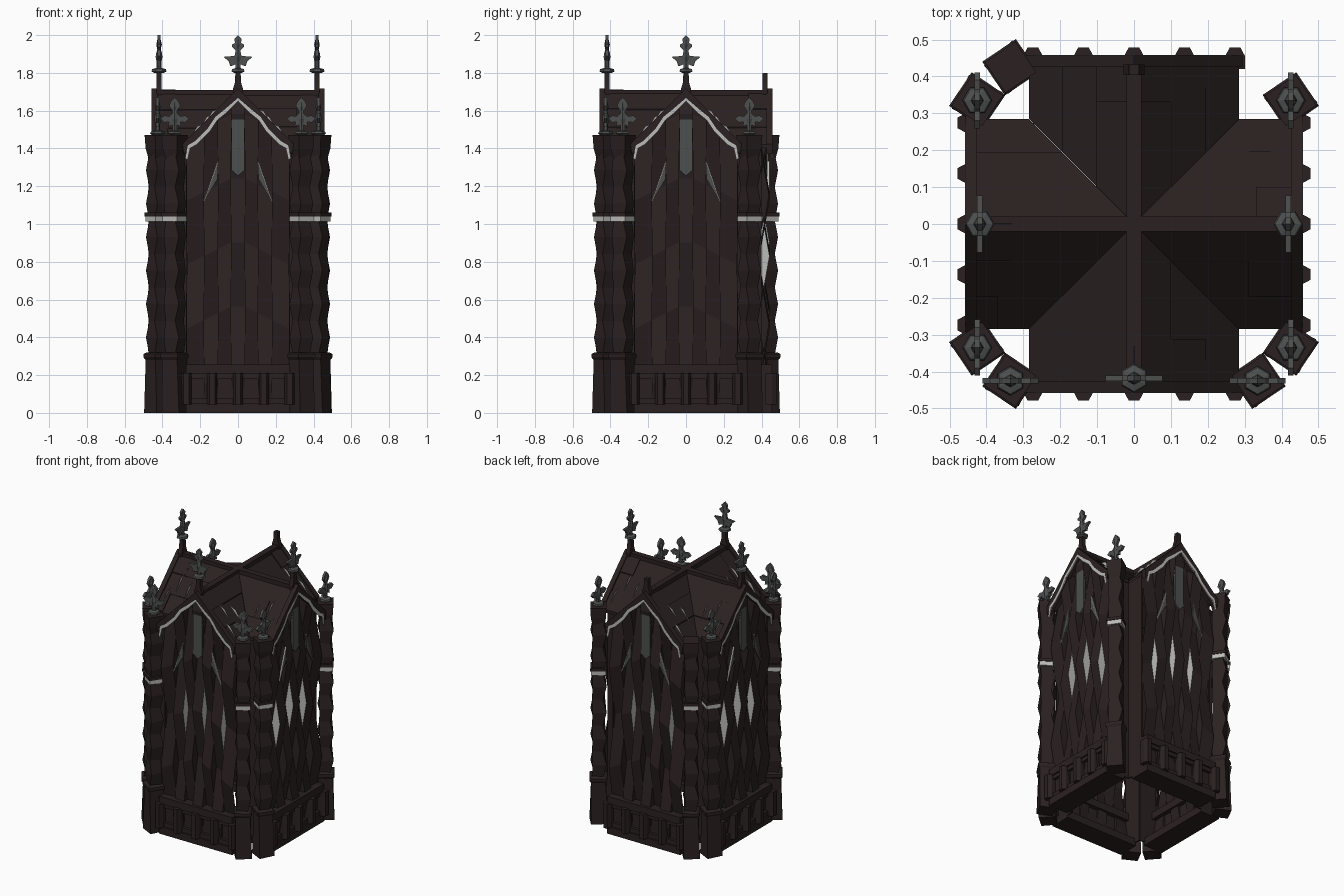
import bpy, bmesh, random
from math import radians, pi
from mathutils import Matrix, Vector

if "Cube" in bpy.data.objects:
    bpy.data.objects.remove(bpy.data.objects["Cube"])

random.seed(4)

def material(name, c):
    m = bpy.data.materials.new(name)
    m.diffuse_color = (*c, 1)
    m.use_nodes = True
    m.node_tree.nodes["Principled BSDF"].inputs["Base Color"].default_value = m.diffuse_color
    return m

WOOD = material("dark_wood", (0.024, 0.015, 0.015))
IRON = material("iron", (0.075, 0.08, 0.077))
PALE = material("pale_trim", (0.5, 0.5, 0.48))
MATS = [WOOD, IRON, PALE]

class Part:
    """Collects faces for one named object."""
    def __init__(self, name):
        self.name, self.bm, self.m = name, bmesh.new(), Matrix()

    def face(self, pts, mat=0):
        f = self.bm.faces.new([self.bm.verts.new(self.m @ Vector(p)) for p in pts])
        f.material_index = mat

    def loft(self, rings, mat=0):
        n = len(rings[0])
        self.face(rings[0][::-1], mat)
        self.face(rings[-1], mat)
        for a, b in zip(rings, rings[1:]):
            for i in range(n):
                j = (i + 1) % n
                self.face([a[i], a[j], b[j], b[i]], mat)

    def prism(self, pts, y0, y1, mat=0):
        self.loft([[(x, y, z) for x, z in pts] for y in (y0, y1)], mat)

    def box(self, x0, x1, y0, y1, z0, z1, mat=0):
        self.prism([(x0, z0), (x1, z0), (x1, z1), (x0, z1)], y0, y1, mat)

    def done(self):
        bmesh.ops.remove_doubles(self.bm, verts=self.bm.verts, dist=0.0001)
        bmesh.ops.recalc_face_normals(self.bm, faces=self.bm.faces)
        me = bpy.data.meshes.new(self.name)
        self.bm.to_mesh(me)
        for m in MATS:
            me.materials.append(m)
        bpy.context.collection.objects.link(bpy.data.objects.new(self.name, me))

def ring(half, z, turn=0, n=4):
    r = half * (2 ** 0.5 if n == 4 else 1)
    return [tuple(Matrix.Rotation(turn + pi / n + 2 * pi * i / n, 3, 'Z') @ Vector((r, 0, 0)) + Vector((0, 0, z)))
            for i in range(n)]

EDGES = [-0.272, -0.18, -0.105, -0.036, 0.036, 0.105, 0.18, 0.272]
NODES = [0.07 + 0.17 * i for i in range(11)]      # fold heights, even ones are crossings

def roof_z(x):
    return 1.70 - 1.0 * abs(x)

def plank_profile(x, sign):
    """(y, z) points of a folded plank edge, cut at the roof."""
    out, top = [], roof_z(x) - 0.015
    for i, z in enumerate(NODES):
        depth = -0.412 - 0.03 * sign * (0, 1, 0, -1)[i % 4]
        z = max(z - 0.5 * abs(x), 0.0)
        if z > top:
            y0, z0 = out[-1]
            out.append((y0 + (depth - y0) * (top - z0) / (z - z0), top))
            break
        out.append((depth, z))
    return out

def wall(p):
    """Seven folded planks; pale diamonds close the middle steps."""
    for k in range(7):
        sign = 1 if k % 2 else -1
        a, b = plank_profile(EDGES[k], sign), plank_profile(EDGES[k + 1], sign)
        n = min(len(a), len(b))
        for i in range(n - 1):
            p.face([(EDGES[k], *a[i]), (EDGES[k + 1], *b[i]), (EDGES[k + 1], *b[i + 1]), (EDGES[k], *a[i + 1])])
        for x, long in ((EDGES[k], a), (EDGES[k + 1], b)):
            if len(long) > n:                     # gable peak of the plank
                p.face([(EDGES[k], *a[n - 1]), (EDGES[k + 1], *b[n - 1]), (x, *long[n])])
        if k < 6:
            x = EDGES[k + 1]
            c = plank_profile(x, -sign)
            for i in range(len(b) - 1):
                quad = [(x, *b[i]), (x, *b[i + 1]), (x, *c[i + 1]), (x, *c[i])]
                pts = [q for j, q in enumerate(quad) if (Vector(q) - Vector(quad[j - 1])).length > 1e-4]
                if len(pts) > 2:
                    p.face(pts, 2 if i in (4, 5) else 0)

# The four arms of the cross plan
for name, ang in (("front", 0), ("right", 90), ("back", 180), ("left", 270)):
    R = Matrix.Rotation(radians(ang), 4, 'Z')
    def part(label):
        p = Part(f"{name}_{label}")
        p.m = R
        return p

    p = part("plank_wall"); wall(p); p.done()

    p = part("alcove_walls")
    for s in (-1, 1):
        p.box(s * 0.266, s * 0.274, -0.40, -0.27, 0.02, 1.41)
    p.done()

    p = part("panelled_base")
    p.box(-0.275, 0.275, -0.455, -0.31, 0, 0.05)
    p.box(-0.275, 0.275, -0.455, -0.37, 0.205, 0.255)
    p.box(-0.275, 0.275, -0.425, -0.40, 0.04, 0.21)
    for i in range(-2, 3):
        x = i * 0.137
        p.loft([[(x - 0.027, -0.42, z), (x + 0.027, -0.42, z), (x + 0.027, -0.455, z),
                 (x + 0.014, -0.479, z), (x - 0.014, -0.479, z), (x - 0.027, -0.455, z)]
                for z in (0.045, 0.212)])
    for i in range(4):
        x = -0.2055 + i * 0.137
        p.box(x - 0.045, x + 0.045, -0.445, -0.42, 0.05, 0.08)
        p.box(x - 0.045, x + 0.045, -0.445, -0.42, 0.18, 0.205)
    p.done()

    p = part("windows")
    p.prism([(-0.034, 1.285), (0, 1.255), (0.034, 1.285), (0.034, 1.545), (0, 1.62), (-0.034, 1.545)], -0.437, -0.425, 1)
    for s in (-1, 1):
        p.prism([(s * 0.105, 1.33), (s * 0.108, 1.24), (s * 0.178, 1.12)], -0.44, -0.43, 1)
        p.prism([(s * 0.105, 1.33), (s * 0.178, 1.12), (s * 0.180, 1.125), (s * 0.109, 1.333)], -0.441, -0.43, 2)
    p.done()

    # Roof slopes laid in courses of slightly lifted boards
    p = part("roof_boards")
    xs = [0, 0.10, 0.195, 0.285]
    for s in (-1, 1):
        for c, (a, b) in enumerate(zip(xs, xs[1:])):
            cut = -0.455 + (0.455 - b) * (0.35, 0.55, 0.5)[c]
            for piece in range(2):
                l = random.uniform(0, 0.012)
                y = ((-0.455, -0.455), (cut, cut))[piece]
                e = ((cut, cut), (-a, -b))[piece]
                p.loft([[(s * a, y[0], roof_z(a) + d), (s * b, y[1], roof_z(b) + d),
                         (s * b, e[1], roof_z(b) + d), (s * a, e[0], roof_z(a) + d)]
                        for d in (l - 0.02, l)])
        # pale slivers along the board seams
        for y, a, b in ((-0.34, 0.08, 0.19), (-0.39, 0.16, 0.27), (-0.26, 0.11, 0.22)):
            m = (a + b) / 2
            p.face([(s * a, y, roof_z(a)), (s * m, y, roof_z(m) + 0.032),
                    (s * b, y, roof_z(b)), (s * m, y, roof_z(m) - 0.01)], 2)
    p.box(-0.02, 0.02, -0.43, 0, 1.675, 1.71)
    p.done()

    # Straight gable boards over a wavy pale strip
    p = part("gable_boards")
    wave = [(0, 1.675), (0.07, 1.615), (0.12, 1.575), (0.16, 1.515), (0.23, 1.445), (0.265, 1.425), (0.28, 1.36)]
    for s in (-1, 1):
        p.prism([(0, 1.718), (s * 0.294, 1.424), (s * 0.288, 1.37), (0, 1.658)], -0.457, -0.425)
        for (x0, z0), (x1, z1) in zip(wave, wave[1:]):
            p.prism([(s * x0, z0 - 0.008), (s * x1, z1 - 0.008), (s * max(x1 - 0.012, 0), z1 - 0.024),
                     (s * max(x0 - 0.012, 0), z0 - 0.024)], -0.4575, -0.452, 2)
    p.done()

    p = part("gable_spire")
    p.loft([[(sx * w, -0.418 + sy * 0.014, z) for sx, sy in ((-1, -1), (1, -1), (1, 1), (-1, 1))]
            for w, z in ((0.022, 1.66), (0.028, 1.71), (0.016, 1.75), (0.014, 1.80))])
    p.done()

def finial(name, x, y, z, turn, wings):
    """Flat leafed cross on a six-sided collar."""
    p = Part(name)
    p.m = Matrix.Translation((x, y, z)) @ Matrix.Rotation(turn, 4, 'Z')
    p.loft([ring(r, h, 0, 6) for r, h in ((0.024, 0), (0.04, 0.008), (0.036, 0.02), (0.014, 0.026))], 1)
    right = [(0.012, 0.02)] + wings
    p.prism(right + [(0, 0.2)] + [(-a, b) for a, b in reversed(right)], -0.008, 0.008, 1)
    p.loft([ring(r, h, 0, 6) for r, h in
            ((0.012, 0.02), (0.013, 0.06), (0.018, 0.085), (0.015, 0.105), (0.009, 0.125), (0.015, 0.15), (0.004, 0.196))], 1)
    p.done()

TALL = [(0.012, 0.045), (0.04, 0.035), (0.05, 0.062), (0.077, 0.085), (0.018, 0.09), (0.012, 0.12),
        (0.033, 0.138), (0.033, 0.15), (0.016, 0.158), (0.019, 0.18)]
CROSS = [(0.012, 0.055), (0.035, 0.045), (0.03, 0.07), (0.055, 0.068), (0.076, 0.088), (0.055, 0.105),
         (0.03, 0.1), (0.012, 0.115), (0.012, 0.13), (0.03, 0.155), (0.02, 0.18)]

# The back spire has lost its finial
for name, x, y, t in (("front", 0, -0.418, 0), ("right", 0.418, 0, pi / 2), ("left", -0.418, 0, pi / 2)):
    finial(f"{name}_spire_finial", x, y, 1.80, t, TALL)

# Paired corner posts; one is missing at back right, one finial at back left
for sx, h in ((-1, "left"), (1, "right")):
    for sy, v in ((-1, "front"), (1, "back")):
        for kind in ("side", "face"):
            if (sx, sy, kind) == (1, 1, "face"):
                continue
            x, y, t = (0.425, 0.335, 34) if kind == "side" else (0.335, 0.425, -34)
            t = radians(t * sx * sy)
            p = Part(f"{v}_{h}_{kind}_post")
            p.m = Matrix.Translation((sx * x, sy * y, 0)) @ Matrix.Rotation(t - pi / 2, 4, 'Z')
            p.loft([ring(w, z, tw) for w, z, tw in
                    ((0.051, 0, 0.12), (0.046, 0.28, 0), (0.055, 0.295, 0), (0.055, 0.312, 0), (0.042, 0.32, 0))])
            zs = [0.31 + 0.0886 * i for i in range(13)]
            p.loft([ring(0.044 if i % 2 else 0.034, z, 0.16 if i % 2 else -0.16) for i, z in enumerate(zs)])
            p.loft([ring(w, z) for w, z in ((0.036, 1.35), (0.046, 1.40), (0.05, 1.47))])
            p.loft([ring(0.046, 1.012), ring(0.046, 1.04)], 2)
            p.loft([ring(0.05, 1.04), ring(0.05, 1.06)])
            p.done()
            if (sx, sy, kind) != (-1, 1, "face"):
                finial(f"{v}_{h}_{kind}_finial", sx * x, sy * y, 1.47, pi / 2 if kind == "side" else 0, CROSS)
